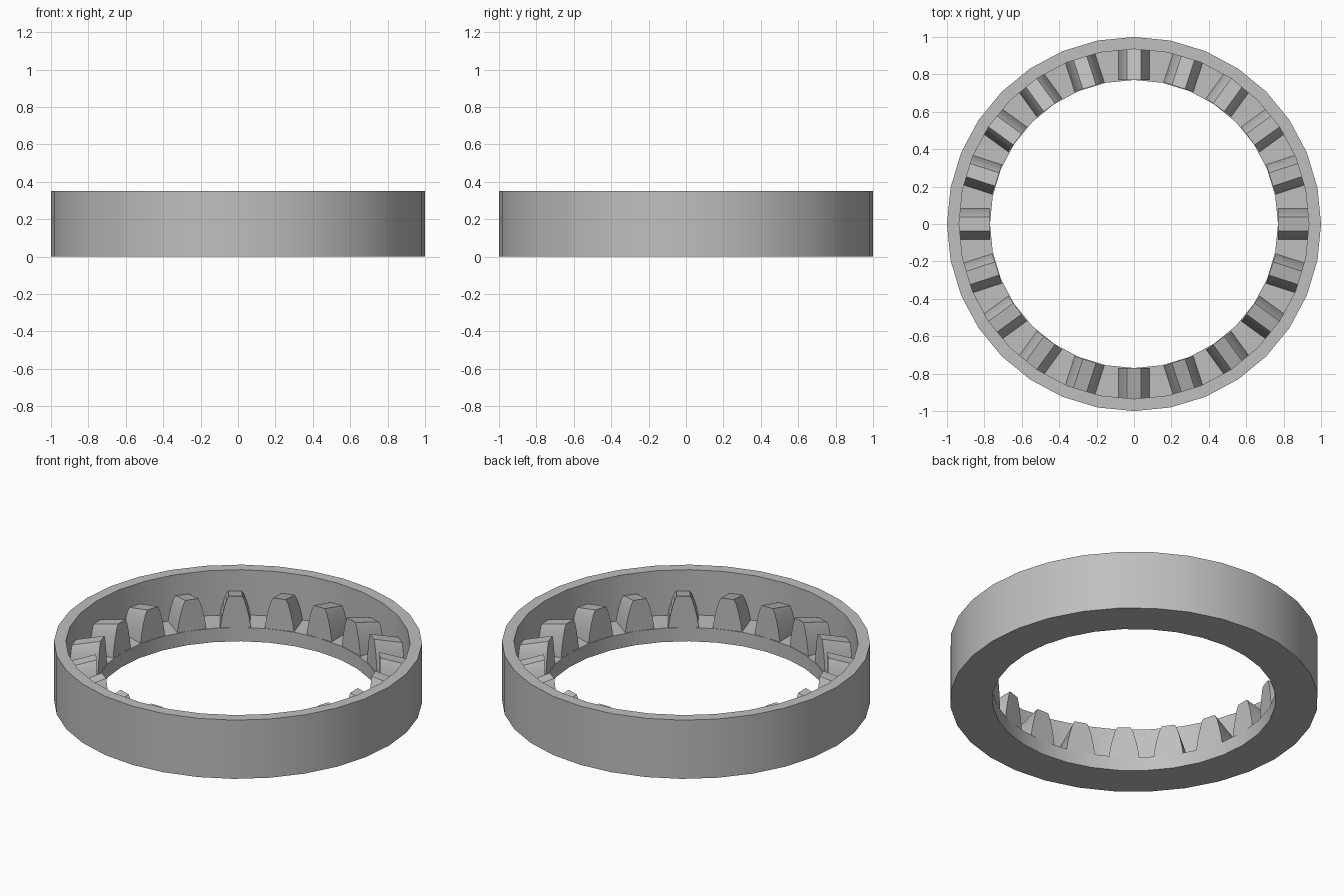
import bpy, bmesh
from math import cos, sin, pi, radians

cube = bpy.data.objects.get("Cube")
if cube:
    bpy.data.objects.remove(cube, do_unlink=True)

SEGMENTS, TEETH = 32, 20
R_OUT, R_WALL, R_HOLE = 1.0, 0.935, 0.77
HEIGHT, FLOOR = 0.352, 0.083

grey = bpy.data.materials.new("plain grey")
grey.use_nodes = True
colour = (0.52, 0.52, 0.52, 1)
grey.diffuse_color = colour
grey.node_tree.nodes["Principled BSDF"].inputs["Base Color"].default_value = colour


def add_object(name, mesh):
    obj = bpy.data.objects.new(name, mesh)
    bpy.context.collection.objects.link(obj)
    return obj


def bridge(bm, loops, closed):
    """Join neighbouring vertex loops with quads."""
    pairs = list(zip(loops, loops[1:]))
    if closed:
        pairs.append((loops[-1], loops[0]))
    for a, b in pairs:
        for i in range(len(a)):
            j = (i + 1) % len(a)
            bm.faces.new((a[i], a[j], b[j], b[i]))


def finish(bm, name):
    bmesh.ops.recalc_face_normals(bm, faces=bm.faces)
    mesh = bpy.data.meshes.new(name)
    bm.to_mesh(mesh)
    bm.free()
    mesh.materials.append(grey)
    return mesh


# Ring: L-shaped section turned around z
section = [(R_HOLE, 0), (R_OUT, 0), (R_OUT, HEIGHT),
           (R_WALL, HEIGHT), (R_WALL, FLOOR), (R_HOLE, FLOOR)]
bm = bmesh.new()
rings = []
for s in range(SEGMENTS):
    a = 2 * pi * s / SEGMENTS
    rings.append([bm.verts.new((r * cos(a), r * sin(a), z)) for r, z in section])
bridge(bm, rings, True)
ring = add_object("ring_body", finish(bm, "ring_body"))

# Tooth: curved flanks (half width, share of height), crest falling toward the wall
flank = [(0.085, -0.1), (0.083, 0), (0.075, 0.3), (0.063, 0.6), (0.05, 0.85), (0.037, 1)]
outline = flank + [(-w, h) for w, h in reversed(flank)]
bm = bmesh.new()
ends = []
for r, tip in ((R_HOLE, 0.27), (R_WALL, 0.225)):
    ends.append([bm.verts.new((r, w, FLOOR + h * (tip - FLOOR))) for w, h in outline])
bridge(bm, ends, False)
for end in ends:
    bm.faces.new(end)
tooth_mesh = finish(bm, "tooth")

# Teeth set evenly around the floor
parts = [ring]
for i in range(TEETH):
    tooth = add_object(f"tooth_{i + 1}", tooth_mesh)
    tooth.rotation_euler.z = 2 * pi * i / TEETH
    parts.append(tooth)

# Smooth walls and flanks, sharp rims and crests
bpy.ops.object.select_all(action='DESELECT')
for obj in parts[:2]:
    obj.select_set(True)
bpy.context.view_layer.objects.active = ring
bpy.ops.object.shade_smooth_by_angle(angle=radians(30))
